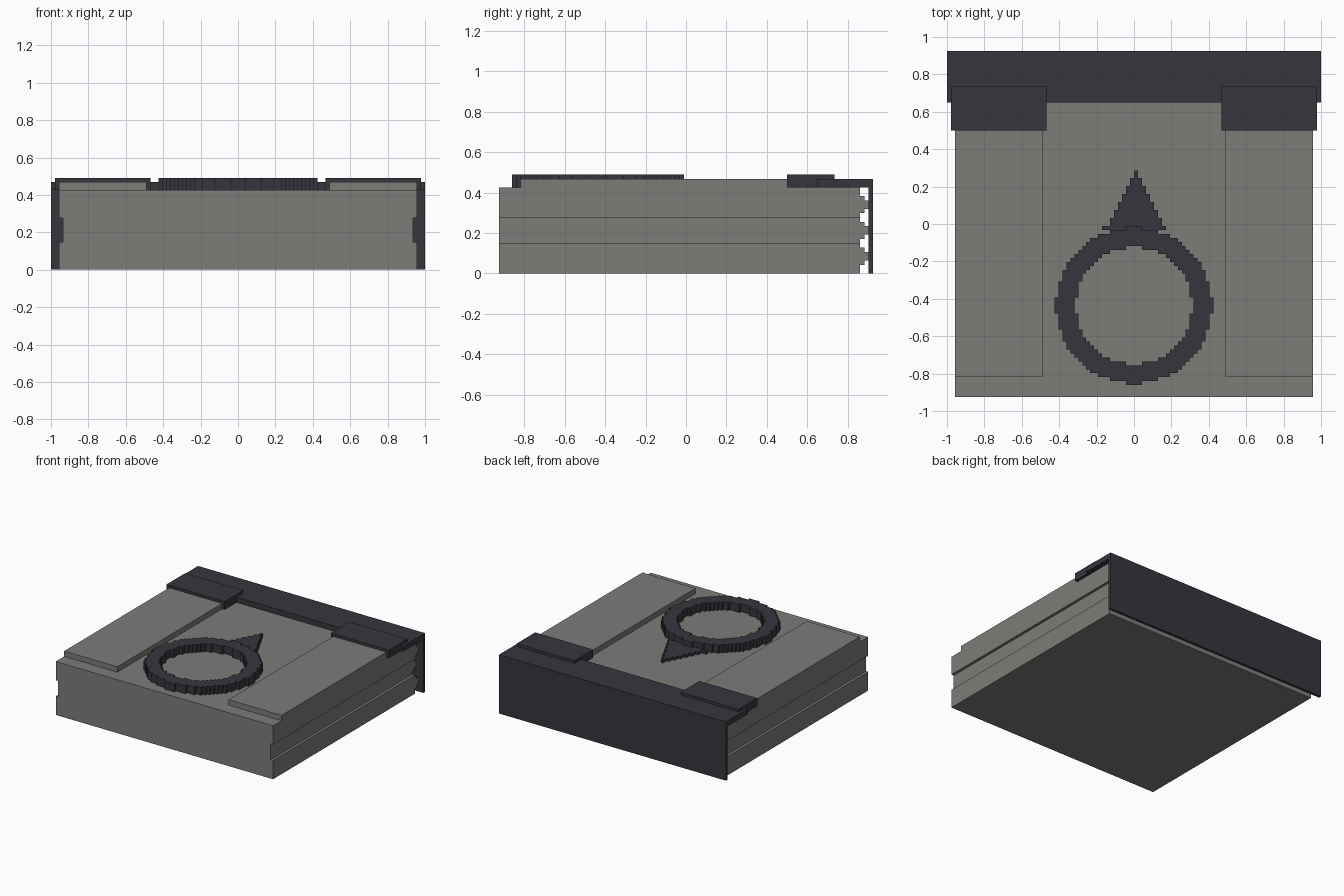
import bpy
import bmesh
from math import sqrt

U = 2 / 94          # size of one block step; all measures below are in steps

cube = bpy.data.objects.get("Cube")
if cube:
    bpy.data.objects.remove(cube, do_unlink=True)


def material(name, rgb):
    mat = bpy.data.materials.new(name)
    mat.use_nodes = True
    mat.diffuse_color = (*rgb, 1)
    bsdf = next(n for n in mat.node_tree.nodes if n.type == 'BSDF_PRINCIPLED')
    bsdf.inputs["Base Color"].default_value = (*rgb, 1)
    return mat


GREY = material("warm grey", (0.2, 0.206, 0.19))
DARK = material("dark slate", (0.039, 0.036, 0.047))


def prism(name, outline, low, high, mat, axis='Z'):
    """Extrude an outline along Z, or a (y, z) outline along X."""
    bm = bmesh.new()
    place = (lambda a, b: (a, b, low)) if axis == 'Z' else (lambda a, b: (low, a, b))
    face = bm.faces.new([bm.verts.new(place(a, b)) for a, b in outline])
    new = bmesh.ops.extrude_face_region(bm, geom=[face])["geom"]
    shift = (0, 0, high - low) if axis == 'Z' else (high - low, 0, 0)
    bmesh.ops.translate(bm, verts=[v for v in new if isinstance(v, bmesh.types.BMVert)], vec=shift)
    bmesh.ops.recalc_face_normals(bm, faces=bm.faces)
    bmesh.ops.scale(bm, verts=bm.verts, vec=(U, U, U))
    mesh = bpy.data.meshes.new(name)
    bm.to_mesh(mesh)
    bm.free()
    mesh.materials.append(mat)
    obj = bpy.data.objects.new(name, mesh)
    bpy.context.collection.objects.link(obj)
    return obj


def box(name, x, y, z, mat):
    outline = [(x[0], y[0]), (x[1], y[0]), (x[1], y[1]), (x[0], y[1])]
    return prism(name, outline, z[0], z[1], mat)


def cut(obj, cutter):
    mod = obj.modifiers.new("cut", 'BOOLEAN')
    mod.operation, mod.solver, mod.object = 'DIFFERENCE', 'EXACT', cutter
    bpy.context.view_layer.objects.active = obj
    bpy.ops.object.modifier_apply(modifier=mod.name)
    bpy.data.objects.remove(cutter, do_unlink=True)


def staircase(widths, start):
    """Stepped edge rising one step per width, with no needless points."""
    points = []
    for k, w in enumerate(widths):
        if k == 0 or w != widths[k - 1]:
            if k:
                points.append((widths[k - 1], start + k))
            points.append((w, start + k))
    return points + [(widths[-1], start + len(widths))]


def block_disc(radius, rows, centre_y):
    """Outline of a circle snapped to the block steps."""
    widths = [round(sqrt(radius ** 2 - (j + 0.5) ** 2)) for j in range(-rows, rows)]
    right = staircase(widths, centre_y - rows)
    return right + [(-x, y) for x, y in reversed(right)]


# Body with rippled back edge
FRONT, BACK = -43.5, 40.5
ripple = [BACK + (0, 0, 1, 2, 2, 1)[k % 6] for k in range(20)]
body = prism("body", [(FRONT, 20), (FRONT, 0)] + staircase(ripple, 0), -45, 45, GREY, 'X')

# Mirrored side grooves, top rails and clips
for side, label in ((1, "left"), (-1, "right")):
    def span(a, b):
        return sorted((a * side, b * side))
    cut(body, box("groove_cutter", span(44, 50), (-50, 50), (7, 13), GREY))
    box(label + "_top_rail", span(23, 45), (-38.5, 30.5), (20, 22), GREY)
    box(label + "_clip", span(22, 46), (23.5, 34.5), (20, 23), DARK)

# Back cover: upright plate with a lip folded over the top
cover = [(43.5, 0), (43.5, 22), (30.5, 22), (30.5, 20), (42.5, 20), (42.5, 0)]
prism("back_cover", cover, -47, 47, DARK, 'X')

# Raised ring
ring = prism("ring", block_disc(19.6, 20, -20.5), 20, 23, DARK)
cut(ring, prism("hole_cutter", block_disc(14.66, 15, -20.5), 15, 30, DARK))

# Stepped pointer behind the ring
rows = range(15)
right = staircase([(14 - k) // 2 + 1 for k in rows], -1.5)
left = staircase([-((14 - k) // 2) - (k == 0) for k in rows], -1.5)
tip_row = [p for p in reversed(left)]
prism("pointer", right + tip_row, 20, 21, DARK)
